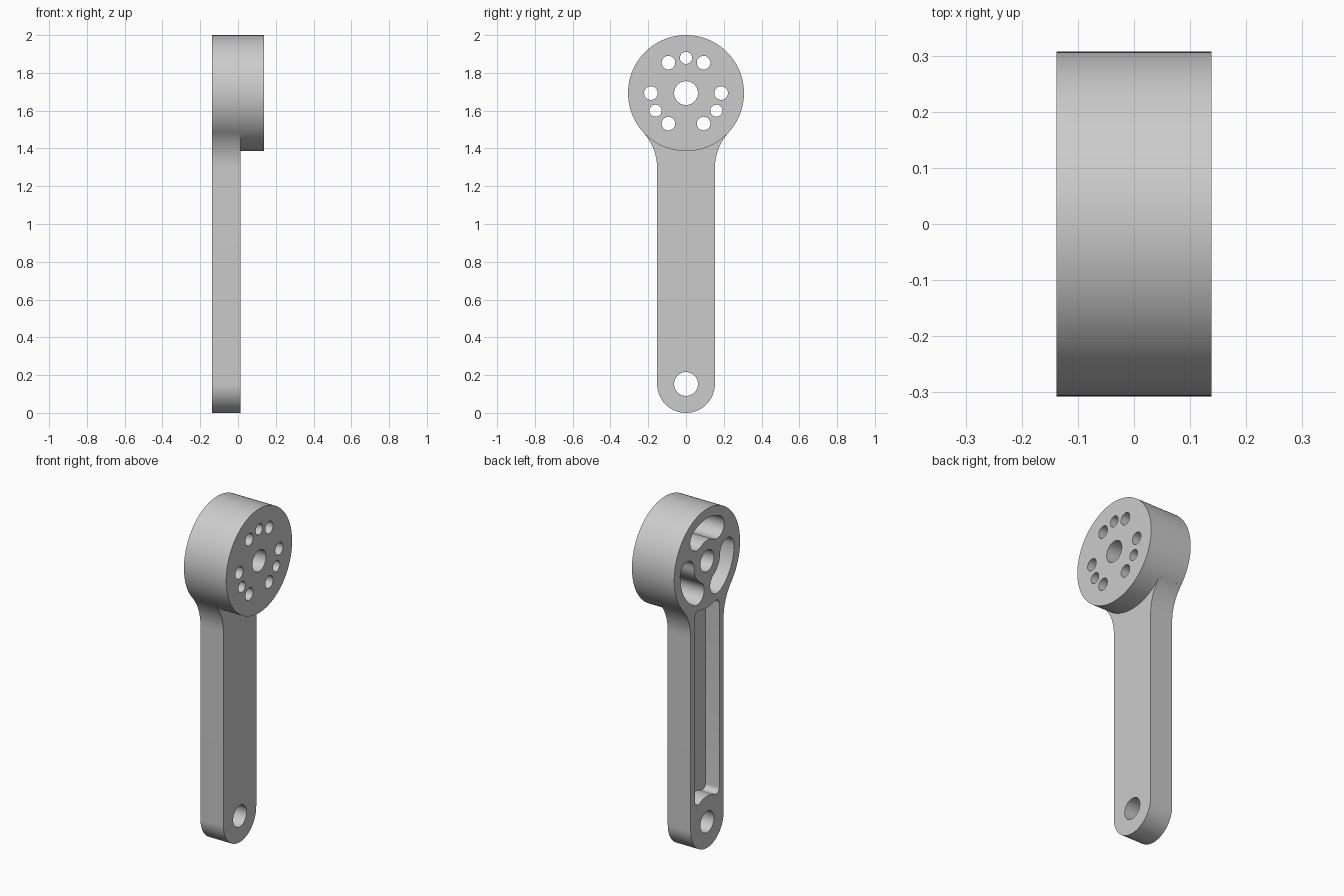
import bpy, bmesh
from math import pi, sin, cos, atan2, hypot, sqrt, radians

if "Cube" in bpy.data.objects:
    bpy.data.objects.remove(bpy.data.objects["Cube"], do_unlink=True)

BACK, ARM_FACE, HEAD_FACE = -0.138, 0.012, 0.138   # levels along x
HEAD_Z, HEAD_R = 1.693, 0.307
FOOT_Z, FOOT_R = 0.153, 0.153
BORE_R, RING_R = 0.063, 0.186

grey = bpy.data.materials.new("grey")
grey.use_nodes = True
grey.diffuse_color = (0.6, 0.6, 0.6, 1)
grey.node_tree.nodes["Principled BSDF"].inputs["Base Color"].default_value = (0.6, 0.6, 0.6, 1)


def arc(cy, cz, r, a0, a1, n=16):
    return [(cy + r * cos(a0 + (a1 - a0) * i / n), cz + r * sin(a0 + (a1 - a0) * i / n))
            for i in range(n + 1)]


def circle(cy, cz, r, n=48):
    return arc(cy, cz, r, 0, 2 * pi, n)[:-1]


def mirrored(half):
    """Close a half outline that starts and ends on the centre line."""
    return half + [(-y, z) for y, z in half[-2:0:-1]]


def prism(name, outline, x0, x1):
    """Extrude a (y, z) outline from x0 to x1."""
    pts = [p for i, p in enumerate(outline)
           if hypot(p[0] - outline[i - 1][0], p[1] - outline[i - 1][1]) > 1e-5]
    bm = bmesh.new()
    face = bm.faces.new([bm.verts.new((x0, y, z)) for y, z in pts])
    side = bmesh.ops.extrude_face_region(bm, geom=[face])["geom"]
    bmesh.ops.translate(bm, vec=(x1 - x0, 0, 0),
                        verts=[g for g in side if isinstance(g, bmesh.types.BMVert)])
    bmesh.ops.recalc_face_normals(bm, faces=bm.faces)
    mesh = bpy.data.meshes.new(name)
    bm.to_mesh(mesh)
    bm.free()
    mesh.materials.append(grey)
    ob = bpy.data.objects.new(name, mesh)
    bpy.context.collection.objects.link(ob)
    return ob


def combine(target, tool, operation):
    mod = target.modifiers.new(operation.lower(), "BOOLEAN")
    mod.operation, mod.solver, mod.object = operation, "EXACT", tool
    bpy.context.view_layer.objects.active = target
    bpy.ops.object.modifier_apply(modifier=mod.name)
    bpy.data.objects.remove(tool, do_unlink=True)


# Arm: round foot, straight sides and a flare that runs into the head
FLARE_Z, FLARE_R = 1.296, 0.279
flare_y = FOOT_R + FLARE_R
flare_end = atan2(HEAD_Z - FLARE_Z, -flare_y)
half = arc(0, FOOT_Z, FOOT_R, -pi / 2, 0, 24)
half += arc(flare_y, FLARE_Z, FLARE_R, pi, flare_end, 16)
half += [(half[-1][0] - 0.03, half[-1][1] + 0.03), (0, HEAD_Z)]
lever = prism("lever_arm", mirrored(half), BACK, ARM_FACE)

# Head: thick round boss
combine(lever, prism("head", circle(0, HEAD_Z, HEAD_R, 128), BACK, HEAD_FACE), "UNION")

# Long pocket in the back of the arm, curved round both bores
POCKET_Y, FILLET, LOW_R, HIGH_R = 0.113, 0.03, 0.152, 0.275
cy = POCKET_Y - FILLET
low = sqrt((LOW_R + FILLET) ** 2 - cy ** 2)
high = sqrt((HIGH_R + FILLET) ** 2 - cy ** 2)
half = arc(0, FOOT_Z, LOW_R, pi / 2, atan2(low, cy))
half += arc(cy, FOOT_Z + low, FILLET, atan2(-low, -cy), 0, 10)
half += arc(cy, HEAD_Z - high, FILLET, 0, atan2(high, -cy), 10)
half += arc(0, HEAD_Z, HIGH_R, atan2(-high, cy), -pi / 2)
combine(lever, prism("arm_pocket", mirrored(half), BACK - 0.1, BACK + 0.09), "DIFFERENCE")

# Three kidney pockets in the back of the head
SLOT_R = 0.065
for deg in (90, 210, 330):
    a, b = radians(deg - 30), radians(deg + 30)
    kidney = arc(0, HEAD_Z, RING_R + SLOT_R, a, b)
    kidney += arc(RING_R * cos(b), HEAD_Z + RING_R * sin(b), SLOT_R, b, b + pi)
    kidney += arc(0, HEAD_Z, RING_R - SLOT_R, b, a)
    kidney += arc(RING_R * cos(a), HEAD_Z + RING_R * sin(a), SLOT_R, a + pi, a + 2 * pi)
    combine(lever, prism("head_pocket", kidney, BACK - 0.1, HEAD_FACE - 0.06), "DIFFERENCE")

# Bores and the ring of screw holes, every third pair sharing a smaller hole
holes = [(0, HEAD_Z, BORE_R), (0, FOOT_Z, BORE_R)]
for deg, r in [(d, 0.036) for d in range(0, 360, 60)] + [(d, 0.032) for d in (90, 210, 330)]:
    holes.append((RING_R * cos(radians(deg)), HEAD_Z + RING_R * sin(radians(deg)), r))
for y, z, r in holes:
    combine(lever, prism("hole", circle(y, z, r), BACK - 0.1, HEAD_FACE + 0.1), "DIFFERENCE")

# Smooth curved walls, crisp rims
bpy.ops.object.select_all(action="DESELECT")
lever.select_set(True)
bpy.context.view_layer.objects.active = lever
bpy.ops.object.shade_smooth_by_angle(angle=radians(30))
